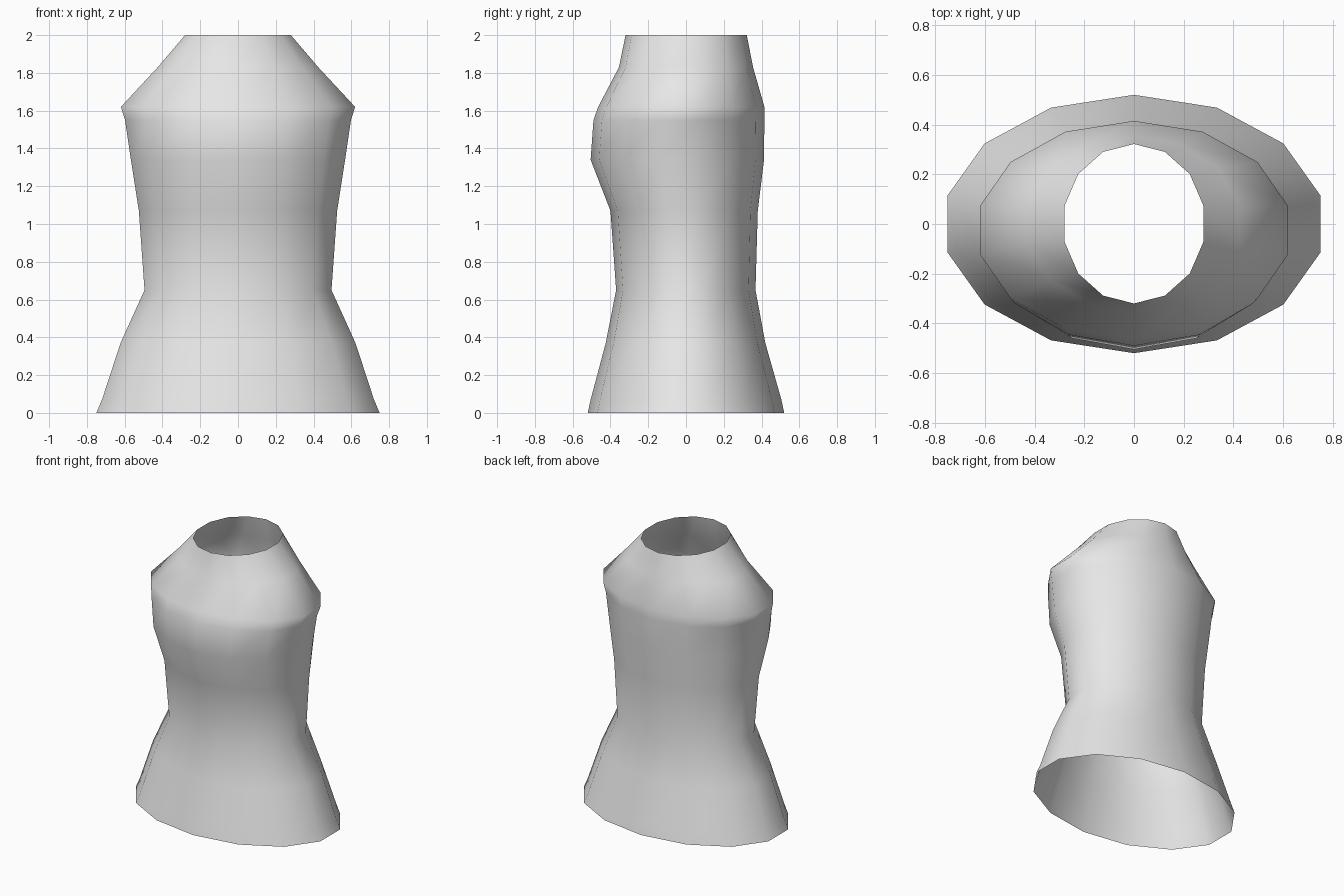
import bpy
import bmesh
from math import sin, cos, pi

cube = bpy.data.objects.get("Cube")
if cube:
    bpy.data.objects.remove(cube, do_unlink=True)

SIDES = 14

# Rings from hem to neck: height, half width, front y, back y
RINGS = [
    (0.00, 0.750, -0.520, 0.520),
    (0.07, 0.720, -0.505, 0.505),
    (0.37, 0.622, -0.425, 0.420),
    (0.65, 0.495, -0.370, 0.368),
    (1.07, 0.525, -0.400, 0.380),
    (1.34, 0.567, -0.505, 0.413),
    (1.55, 0.598, -0.490, 0.415),
    (1.62, 0.620, -0.465, 0.415),
    (1.83, 0.425, -0.355, 0.355),
    (2.00, 0.280, -0.320, 0.322),
]

# Plain grey cloth
grey = bpy.data.materials.new("grey cloth")
grey.use_nodes = True
color = (0.8, 0.8, 0.8, 1)
grey.diffuse_color = color
grey.node_tree.nodes["Principled BSDF"].inputs["Base Color"].default_value = color


def add_ring(bm, z, half_width, front, back):
    """Oval ring of vertices, with one vertex at the middle of the back."""
    rx = half_width / cos(pi / SIDES)
    ry, cy = (back - front) / 2, (back + front) / 2
    angles = [2 * pi * i / SIDES for i in range(SIDES)]
    return [bm.verts.new((-rx * sin(a), cy + ry * cos(a), z)) for a in angles]


# Open torso tube
bm = bmesh.new()
loops = [add_ring(bm, *ring) for ring in RINGS]
for low, high in zip(loops, loops[1:]):
    for i in range(SIDES):
        j = (i + 1) % SIDES
        bm.faces.new((low[i], low[j], high[j], high[i]))

# Smooth shading throughout
for face in bm.faces:
    face.smooth = True

mesh = bpy.data.meshes.new("torso_tube")
bm.to_mesh(mesh)
bm.free()
mesh.materials.append(grey)
torso = bpy.data.objects.new("torso_tube", mesh)
bpy.context.collection.objects.link(torso)
